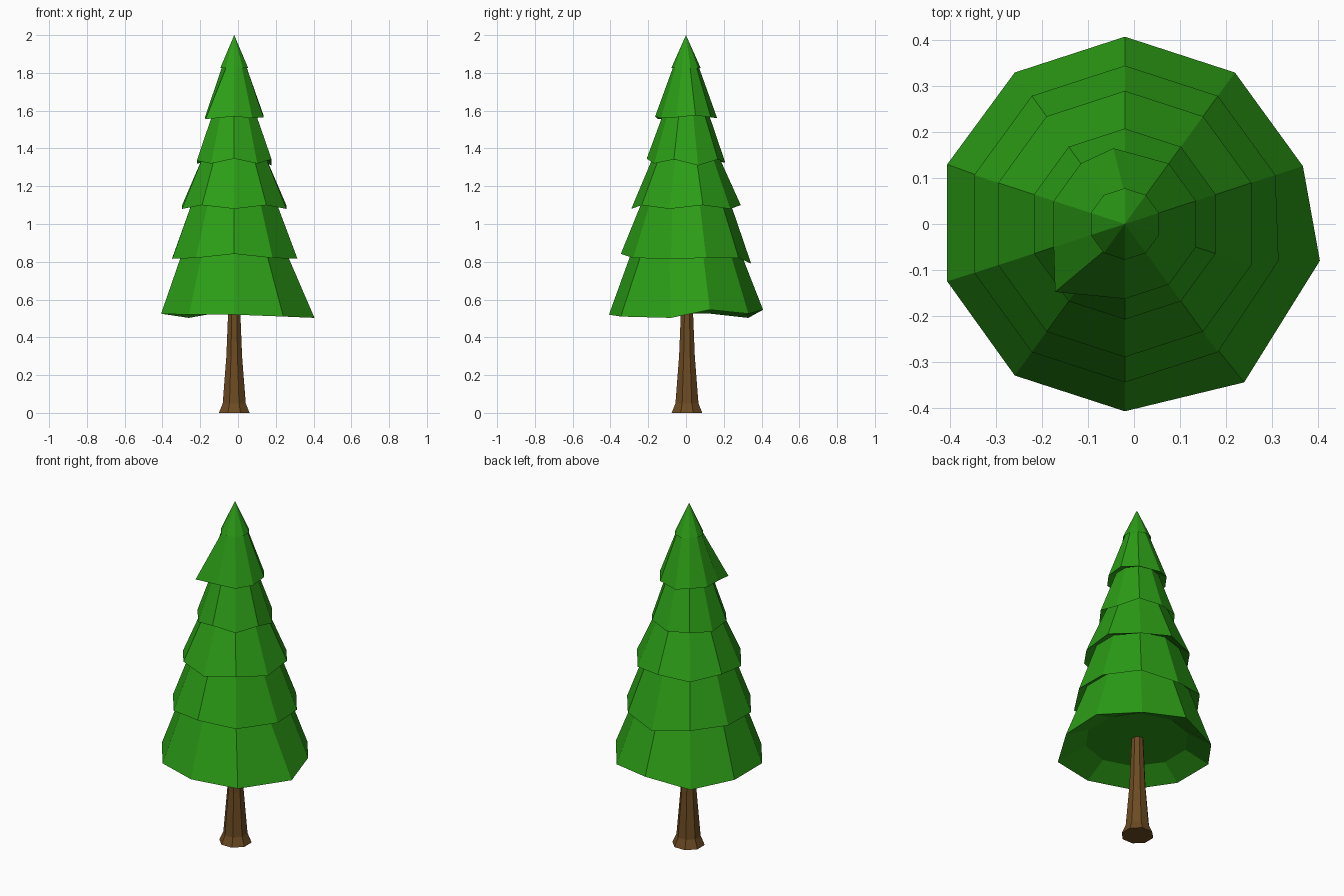
import bpy, math

if "Cube" in bpy.data.objects:
    bpy.data.objects.remove(bpy.data.objects["Cube"])

CX = -0.02  # the trunk axis sits slightly left of centre


def material(name, colour):
    mat = bpy.data.materials.new(name)
    mat.diffuse_color = (*colour, 1)
    mat.use_nodes = True
    mat.node_tree.nodes["Principled BSDF"].inputs["Base Color"].default_value = mat.diffuse_color
    return mat


def ring(n, radius, z, start=90, cy=0.0):
    """Regular ring of n points around the tree axis."""
    pts = []
    for i in range(n):
        a = math.radians(start + 360 * i / n)
        pts.append([CX + radius * math.cos(a), cy + radius * math.sin(a), z])
    return pts


def loft(name, rings, mat, apex=None):
    """Skin equal rings bottom to top, cap the base, close with an apex or a cap."""
    n = len(rings[0])
    verts = [p for r in rings for p in r]
    faces = [list(range(n))[::-1]]
    for k in range(len(rings) - 1):
        for i in range(n):
            j = (i + 1) % n
            faces.append([k * n + i, k * n + j, (k + 1) * n + j, (k + 1) * n + i])
    top = (len(rings) - 1) * n
    if apex:
        verts.append(apex)
        faces += [[top + i, top + (i + 1) % n, len(verts) - 1] for i in range(n)]
    else:
        faces.append(list(range(top, top + n)))
    mesh = bpy.data.meshes.new(name)
    mesh.from_pydata(verts, [], faces)
    mesh.materials.append(mat)
    obj = bpy.data.objects.new(name, mesh)
    bpy.context.collection.objects.link(obj)
    return obj


green = material("needles", (0.025, 0.34, 0.008))
brown = material("bark", (0.15, 0.07, 0.016))

# Trunk: flared foot, tapering up into the foliage
loft("trunk", [ring(8, r, z, 22.5, 0.005) for r, z in
               ((0.088, 0), (0.066, 0.05), (0.045, 0.3), (0.032, 0.6))], brown)

# Foliage tiers: rim radius, rim height, top radius, top height, rim wobble (mm)
tiers = [
    (0.408, 0.52, 0.285, 0.86, (26, -17, 5, 5, 0, 0, -10, -17, 26, 5)),
    (0.345, 0.82, 0.232, 1.12, (-30, 0, 0, -4, 0, 22, 0, -4, 0, 0)),
    (0.290, 1.09, 0.168, 1.37, (10, -10, 10, -10, 10, -10, 10, -10, 10, -10)),
    (0.208, 1.33, 0.118, 1.59, (-5, 0, -10, 5, -10, 16, -10, 12, -20, 12)),
    (0.163, 1.565, 0.065, 1.84, (-5, 5, 0, 0, -10, 5, -5, 0, 10, 0)),
    (0.078, 1.825, None, None, (0,) * 10),
]
# Rim corners that are pushed out of the regular shape: (tier, corner) -> x, y
pushed = {(0, 7): (0.405, -0.08), (0, 6): (0.24, -0.345), (0, 3): (-0.407, -0.125),
          (0, 2): (-0.407, 0.13), (1, 7): (0.315, -0.08), (4, 4): (-0.172, -0.148),
          (4, 0): (-0.045, 0.165)}

rings = [ring(10, 0.28, 0.59)]  # recessed underside
for t, (r0, z0, r1, z1, wobble) in enumerate(tiers):
    rim = ring(10, r0, z0)
    for i, p in enumerate(rim):
        p[2] += wobble[i] / 1000
        if (t, i) in pushed:
            p[0], p[1] = pushed[t, i]
    rings.append(rim)
    if r1:
        rings.append(ring(10, r1, z1))
loft("foliage", rings, green, apex=(CX, 0, 2.0))
